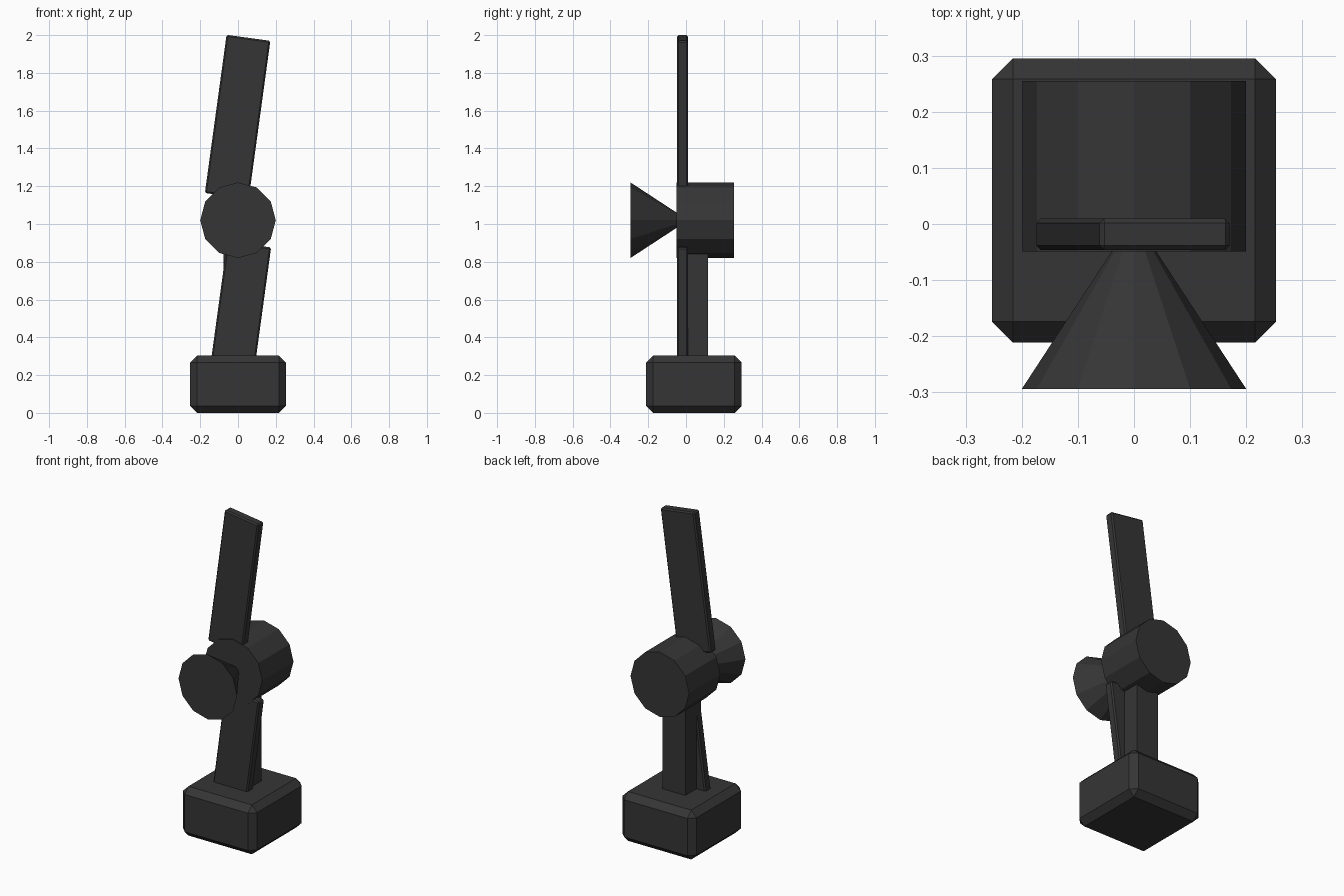
import bpy
import math

if "Cube" in bpy.data.objects:
    bpy.data.objects.remove(bpy.data.objects["Cube"])

grey = bpy.data.materials.new("charcoal grey")
grey.diffuse_color = (0.036, 0.036, 0.036, 1)
grey.use_nodes = True
grey.node_tree.nodes["Principled BSDF"].inputs["Base Color"].default_value = grey.diffuse_color


def finish(obj, name, bevel=0):
    obj.name = name
    obj.data.materials.append(grey)
    if bevel:
        mod = obj.modifiers.new("chamfer", 'BEVEL')
        mod.width = bevel
        mod.segments = 1
    return obj


def box(name, centre, size, bevel=0, tilt=0):
    bpy.ops.mesh.primitive_cube_add(size=1, location=centre)
    obj = bpy.context.object
    for v in obj.data.vertices:
        v.co = [c * s for c, s in zip(v.co, size)]
    obj.rotation_euler = (0, math.radians(tilt), 0)
    return finish(obj, name, bevel)


def round_part(name, front_r, back_r, y0, y1, z):
    # twelve-sided solid lying along y
    bpy.ops.mesh.primitive_cone_add(vertices=12, radius1=front_r, radius2=back_r,
                                    depth=y1 - y0, location=(0, (y0 + y1) / 2, z),
                                    rotation=(-math.pi / 2, 0, 0))
    return finish(bpy.context.object, name)


HUB_Z = 1.02

# chamfered foot and square mast
box("base", (0, 0.042, 0.152), (0.506, 0.506, 0.304), bevel=0.037)
box("mast", (0, 0.04, 0.59), (0.155, 0.155, 0.7))

# hub drum and flared nose
round_part("hub", 0.2, 0.2, -0.049, 0.255, HUB_Z)
round_part("nose_cone", 0.2, 0.0, -0.294, 0.012, HUB_Z)

# two tilted blades, opposite each other about the hub
for name, side in (("upper_blade", 1), ("lower_blade", -1)):
    box(name, (-0.002 * side, -0.0185, HUB_Z + 0.547 * side),
        (0.234, 0.056, 0.845), bevel=0.008, tilt=7.8)
